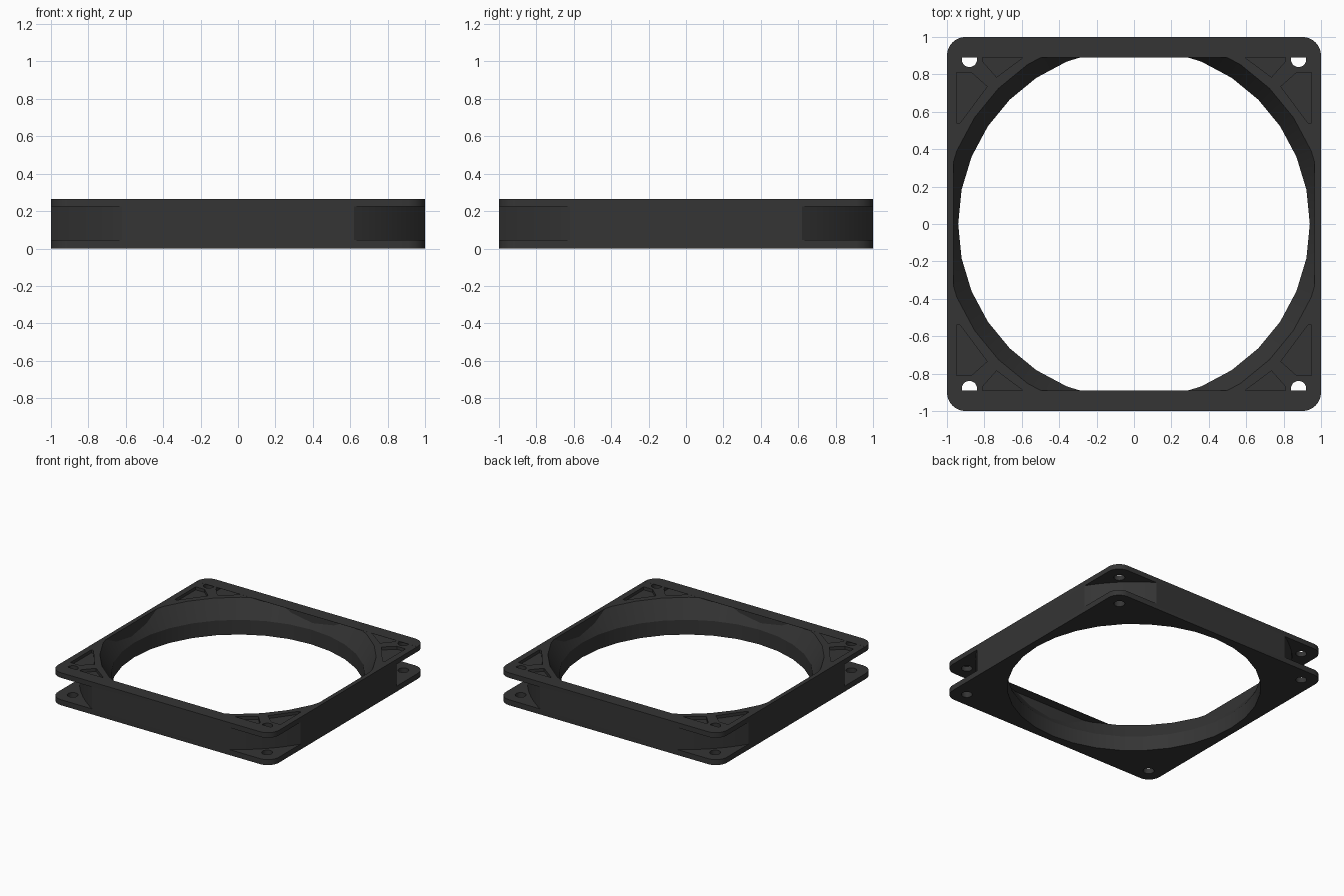
import bpy, bmesh
from math import sin, cos, pi, atan2, hypot

if "Cube" in bpy.data.objects:
    bpy.data.objects.remove(bpy.data.objects["Cube"])

H = 0.265            # total height
GAP = (0.045, 0.224)  # open space between the corner flanges


def arc(cx, cy, r, a0, a1, n):
    return [(cx + r * cos(a0 + (a1 - a0) * i / n),
             cy + r * sin(a0 + (a1 - a0) * i / n)) for i in range(n + 1)]


def loft(name, sections):
    """Solid through stacked outlines: [(z, [(x, y), ...]), ...]."""
    bm = bmesh.new()
    rings = [[bm.verts.new((x, y, z)) for x, y in pts] for z, pts in sections]
    n = len(rings[0])
    for lo, hi in zip(rings, rings[1:]):
        for i in range(n):
            j = (i + 1) % n
            bm.faces.new((lo[i], lo[j], hi[j], hi[i]))
    bm.faces.new(rings[0][::-1])
    bm.faces.new(rings[-1])
    bmesh.ops.recalc_face_normals(bm, faces=bm.faces)
    mesh = bpy.data.meshes.new(name)
    bm.to_mesh(mesh)
    bm.free()
    ob = bpy.data.objects.new(name, mesh)
    bpy.context.collection.objects.link(ob)
    return ob


def prism(name, pts, z0, z1):
    return loft(name, [(z0, pts), (z1, pts)])


def boolean(ob, cutter, op='DIFFERENCE'):
    mod = ob.modifiers.new("cut", 'BOOLEAN')
    mod.operation, mod.solver, mod.object = op, 'EXACT', cutter
    cutter.hide_render = True
    bpy.context.view_layer.update()
    dg = bpy.context.evaluated_depsgraph_get()
    mesh = bpy.data.meshes.new_from_object(ob.evaluated_get(dg))
    ob.modifiers.clear()
    ob.data = mesh
    bpy.data.objects.remove(cutter)


def circle(r, n, cx=0, cy=0):
    return arc(cx, cy, r, 0, 2 * pi, n)[:-1]


# Outer block with rounded corners
c, r = 0.9, 0.1
outline = []
for k, (sx, sy) in enumerate([(1, 1), (-1, 1), (-1, -1), (1, -1)]):
    outline += arc(sx * c, sy * c, r, k * pi / 2, (k + 1) * pi / 2, 8)
frame = prism("fan_frame", outline, 0, H)

# Bore: straight 32-sided lower part, flared upper part limited by the side walls
slope = (1.025 - 0.94) / (H - 0.12)
bore = loft("bore_cutter", [(-0.1, circle(0.94, 32)), (0.12, circle(0.94, 32)),
                            (H + 0.1, circle(1.025 + 0.1 * slope, 32))])
s = 0.965
limit = prism("limit", [(-s, -s), (s, -s), (s, s), (-s, s)], -0.2, 0.5)
boolean(bore, limit, 'INTERSECT')
boolean(frame, bore)

# Corner details: flange gap, screw hole, two shallow triangular pockets
a = atan2(0.62, 1)
gap = arc(0, 0, hypot(1, 0.62), a, pi / 2 - a, 10) + [(0.62, 1.2), (1.2, 1.2), (1.2, 0.62)]
pocket = [(0.95, 0.54), (0.95, 0.81), (0.87, 0.81), (0.785, 0.735), (0.93, 0.54)]
details = [(gap, *GAP),
           (circle(0.041, 20, 0.88, 0.88), -0.1, H + 0.1),
           (pocket, H - 0.025, H + 0.1),
           ([(y, x) for x, y in pocket], H - 0.025, H + 0.1)]
for sx in (1, -1):
    for sy in (1, -1):
        for pts, z0, z1 in details:
            boolean(frame, prism("cutter", [(sx * x, sy * y) for x, y in pts], z0, z1))

# Thin cover strips along the top of the front and back sides
strips = []
for sy, name in ((-1, "front_cover_strip"), (1, "back_cover_strip")):
    pts = arc(c, c, r, 0, pi / 2, 8) + arc(-c, c, r, pi / 2, pi, 8)
    pts = [(x, sy * y) for x, y in pts] + [(-1, sy * 0.89), (1, sy * 0.89)]
    strips.append(prism(name, pts, H - 0.001, H + 0.0005))

mat = bpy.data.materials.new("dark_plastic")
mat.diffuse_color = (0.035, 0.035, 0.035, 1)
mat.use_nodes = True
mat.node_tree.nodes["Principled BSDF"].inputs["Base Color"].default_value = mat.diffuse_color
for ob in [frame] + strips:
    ob.data.materials.clear()
    ob.data.materials.append(mat)

# Smooth the curved walls, keep edges sharp
bpy.ops.object.select_all(action='DESELECT')
frame.select_set(True)
bpy.context.view_layer.objects.active = frame
bpy.ops.object.shade_smooth_by_angle(angle=0.45)
